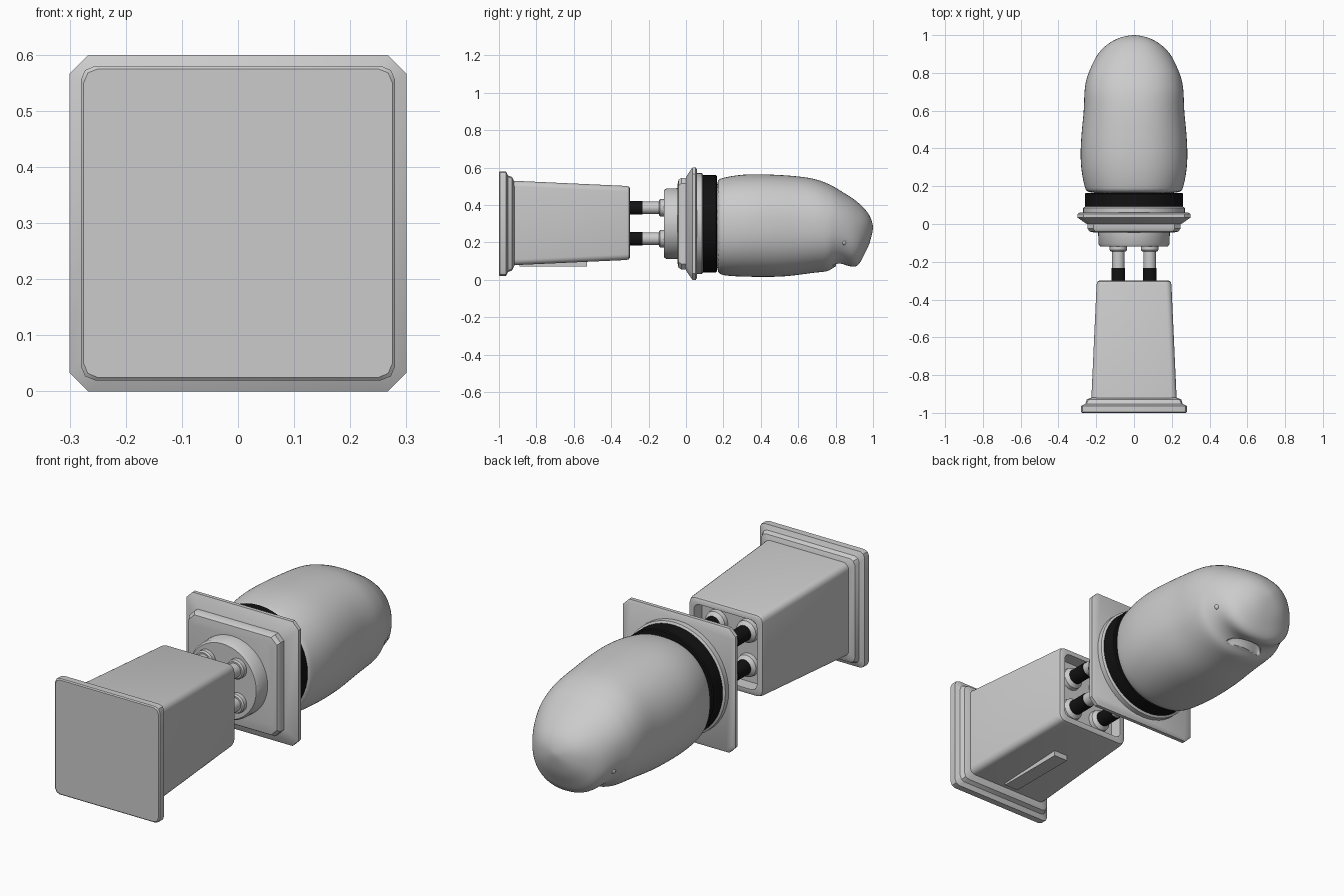
import bpy, bmesh, math
from mathutils import Vector

cube = bpy.data.objects.get("Cube")
if cube:
    bpy.data.objects.remove(cube, do_unlink=True)


def material(name, value):
    mat = bpy.data.materials.new(name)
    mat.use_nodes = True
    colour = (value, value, value, 1)
    mat.diffuse_color = colour
    mat.node_tree.nodes["Principled BSDF"].inputs["Base Color"].default_value = colour
    return mat


GREY = material("pale grey", 0.6)
BLACK = material("rubber black", 0.006)


def finish(name, bm, mat, angle=35):
    bmesh.ops.remove_doubles(bm, verts=bm.verts, dist=0.0001)
    bmesh.ops.recalc_face_normals(bm, faces=bm.faces)
    mesh = bpy.data.meshes.new(name)
    bm.to_mesh(mesh)
    bm.free()
    mesh.materials.append(mat)
    obj = bpy.data.objects.new(name, mesh)
    bpy.context.collection.objects.link(obj)
    bpy.ops.object.select_all(action='DESELECT')
    bpy.context.view_layer.objects.active = obj
    obj.select_set(True)
    bpy.ops.object.shade_smooth_by_angle(angle=math.radians(angle))
    return obj


def loft(name, rings, mat, angle=35):
    """Skin a list of equal point rings and cap both ends."""
    bm = bmesh.new()
    loops = [[bm.verts.new(p) for p in ring] for ring in rings]
    for a, b in zip(loops, loops[1:]):
        for i in range(len(a)):
            j = (i + 1) % len(a)
            bm.faces.new((a[i], a[j], b[j], b[i]))
    bm.faces.new(loops[0])
    bm.faces.new(loops[-1])
    return finish(name, bm, mat, angle)


def rounded_square(y, half, corner, steps, cx=0, cz=0.3):
    points = []
    for quarter in range(4):
        mid = math.pi / 2 * quarter + math.pi / 4
        ox = math.copysign(half - corner, math.cos(mid))
        oz = math.copysign(half - corner, math.sin(mid))
        for s in range(steps + 1):
            t = math.pi / 2 * (quarter + s / steps)
            points.append((cx + ox + corner * math.cos(t), y, cz + oz + corner * math.sin(t)))
    return points


def square_part(name, profile, corner, steps, mat=GREY, cz=0.3):
    return loft(name, [rounded_square(y, h, corner, steps, 0, cz) for y, h in profile], mat)


def round_part(name, profile, mat=GREY, cx=0, cz=0.3):
    # the corner radius falls just short of the half size so points stay distinct
    return loft(name, [rounded_square(y, r, r * 0.998, 12, cx, cz) for y, r in profile], mat)


# Wall base and tapered housing with an open recess at its end
square_part("wall_plate", [(-1, .275), (-.995, .28), (-.963, .28), (-.952, .258),
                           (-.93, .25), (-.918, .225)], .025, 2)
square_part("housing", [(-.93, .226), (-.32, .198), (-.305, .194), (-.3, .185),
                        (-.3, .168), (-.36, .166)], .03, 4, cz=.304)

# Shallow rail under the housing
bm = bmesh.new()
bmesh.ops.create_cube(bm, size=1)
for v in bm.verts:
    v.co = Vector((v.co.x * .075, -.71 + v.co.y * .36, .09 + v.co.z * .04))
finish("under_rail", bm, GREY)

# Four connecting rods with rubber sleeves and collars
for side, sx in (("left", 1), ("right", -1)):
    for level, z in (("lower", .22), ("upper", .385)):
        x = .083 * sx
        tag = side + "_" + level
        round_part(tag + "_socket", [(-.365, .055), (-.34, .052), (-.325, .036)], cx=x, cz=z)
        round_part(tag + "_sleeve", [(-.36, .036), (-.232, .036)], BLACK, x, z)
        round_part(tag + "_rod", [(-.24, .033), (-.11, .033)], cx=x, cz=z)
        round_part(tag + "_collar", [(-.145, .04), (-.138, .046), (-.11, .046)], cx=x, cz=z)

# Neck mount: disc, two stepped square plates, ring and seal
round_part("mount_disc", [(-.118, .18), (-.105, .188), (-.04, .19)])
square_part("inner_plate", [(-.045, .212), (-.04, .235), (-.025, .245), (.005, .245)], .03, 1)
square_part("outer_plate", [(0, .25), (.034, .3), (.052, .3), (.06, .288)], .033, 1)
round_part("neck_ring", [(.055, .27), (.085, .27), (.095, .255)])
round_part("neck_seal", [(.09, .26), (.16, .26), (.165, .255)], BLACK)

# Whale head from sections: position, half width, bottom, top
SECTIONS = [(.16, .245, .05, .53), (.18, .258, .025, .542), (.25, .275, .018, .558),
            (.35, .287, .015, .568), (.5, .278, .014, .562), (.6, .265, .025, .555),
            (.7, .265, .04, .54), (.765, .254, .043, .512), (.79, .245, .07, .5),
            (.84, .225, .085, .468), (.89, .2, .065, .438), (.925, .172, .075, .41),
            (.95, .143, .13, .386), (.975, .105, .175, .357), (.992, .06, .23, .322),
            (1, .012, .272, .288)]
SIDES = 40
POWER = 2 / 2.25


def head_ring(y, half, bottom, top):
    ring = []
    for i in range(SIDES):
        t = math.tau * i / SIDES
        c, s = math.cos(t), math.sin(t)
        x = math.copysign(abs(c) ** POWER, c) * half
        z = math.copysign(abs(s) ** POWER, s) * (top - bottom) / 2
        ring.append((x, y, (top + bottom) / 2 + z))
    return ring


head = loft("whale_head", [head_ring(*s) for s in SECTIONS], GREY, 60)
smooth = head.modifiers.new("smooth", 'SUBSURF')
smooth.levels = smooth.render_levels = 2


def ellipsoid(name, centre, size):
    bm = bmesh.new()
    bmesh.ops.create_uvsphere(bm, u_segments=24, v_segments=14, radius=1)
    for v in bm.verts:
        v.co = Vector(centre) + Vector(a * b for a, b in zip(v.co, size))
    return finish(name, bm, GREY, 60)


# Crescent mouth carved under the snout
cutter = ellipsoid("mouth_cutter", (0, .83, .075), (.1, .028, .05))
for v in cutter.data.vertices:
    v.co.y -= 4 * v.co.x ** 2
cutter.hide_render = True
cutter.hide_viewport = True
cutter.display_type = 'WIRE'
carve = head.modifiers.new("mouth", 'BOOLEAN')
carve.operation = 'DIFFERENCE'
carve.object = cutter

# Small eyes in slight sockets
for side, sx in (("left", 1), ("right", -1)):
    ellipsoid(side + "_eye", (.203 * sx, .845, .2), (.012, .012, .014))
    ellipsoid(side + "_brow", (.19 * sx, .845, .222), (.02, .03, .012))
